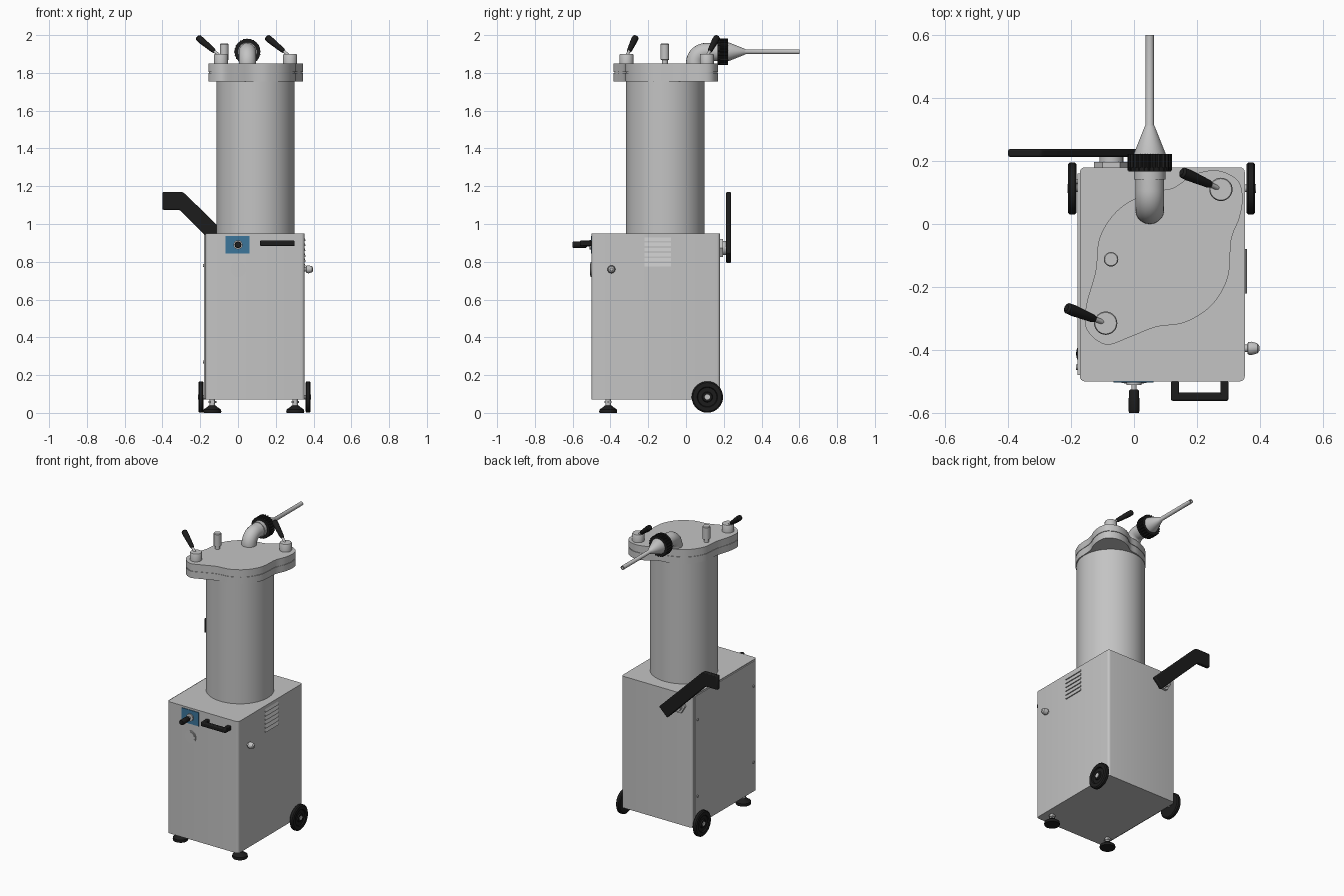
import bpy, bmesh, math
from mathutils import Vector, Matrix

cube = bpy.data.objects.get("Cube")
if cube:
    bpy.data.objects.remove(cube, do_unlink=True)


def material(name, rgb, metallic=0.0):
    m = bpy.data.materials.new(name)
    m.use_nodes = True
    m.diffuse_color = (*rgb, 1)
    m.node_tree.nodes["Principled BSDF"].inputs["Base Color"].default_value = (*rgb, 1)
    return m


STEEL = material("light steel", (0.55, 0.55, 0.55))
BLACK = material("black plastic", (0.012, 0.012, 0.012))
BLUE = material("panel blue", (0.045, 0.18, 0.33))


def finish(name, bm, mat, bevel=0.0, segments=2):
    """Turn a bmesh into a shaded object, with optional rounded edges."""
    bmesh.ops.recalc_face_normals(bm, faces=bm.faces)
    mesh = bpy.data.meshes.new(name)
    bm.to_mesh(mesh)
    bm.free()
    mesh.materials.append(mat)
    ob = bpy.data.objects.new(name, mesh)
    bpy.context.collection.objects.link(ob)
    if bevel:
        mod = ob.modifiers.new("rounded edges", "BEVEL")
        mod.width, mod.segments, mod.limit_method = bevel, segments, "ANGLE"
    bpy.ops.object.select_all(action="DESELECT")
    ob.select_set(True)
    bpy.context.view_layer.objects.active = ob
    bpy.ops.object.shade_smooth_by_angle(angle=math.radians(35))
    return ob


def lathe(name, base, axis, profile, mat, sides=32):
    """Spin (radius, height) pairs around an axis starting at base."""
    bm = bmesh.new()
    rings = []
    for r, h in profile:
        rings.append([bm.verts.new((r * math.cos(a), r * math.sin(a), h))
                      for a in (math.tau * i / sides for i in range(sides))])
    for low, high in zip(rings, rings[1:]):
        for i in range(sides):
            j = (i + 1) % sides
            bm.faces.new((low[i], low[j], high[j], high[i]))
    bm.faces.new(rings[0])
    bm.faces.new(rings[-1])
    turn = Vector(axis).to_track_quat("Z", "Y").to_matrix().to_4x4()
    bm.transform(Matrix.Translation(base) @ turn)
    return finish(name, bm, mat)


def rod(name, start, end, r, mat, sides=24):
    d = Vector(end) - Vector(start)
    return lathe(name, start, d, [(r, 0), (r, d.length)], mat, sides)


def prism(name, points, axis, low, high, mat, bevel=0.0):
    """Extrude a flat outline along x, y or z."""
    place = {"x": lambda p: (low, p[0], p[1]),
             "y": lambda p: (p[0], low, p[1]),
             "z": lambda p: (p[0], p[1], low)}[axis]
    bm = bmesh.new()
    face = bm.faces.new([bm.verts.new(place(p)) for p in points])
    geo = bmesh.ops.extrude_face_region(bm, geom=[face])["geom"]
    step = Vector([high - low if a == axis else 0 for a in "xyz"])
    bmesh.ops.translate(bm, vec=step, verts=[v for v in geo if isinstance(v, bmesh.types.BMVert)])
    return finish(name, bm, mat, bevel)


def box(name, low, high, mat, bevel=0.0):
    (x0, y0, z0), (x1, y1, z1) = low, high
    return prism(name, [(x0, y0), (x1, y0), (x1, y1), (x0, y1)], "z", z0, z1, mat, bevel)


def sweep(name, points, r, mat, sides=24):
    """Round tube along a path lying in one plane."""
    cu = bpy.data.curves.new(name, "CURVE")
    cu.dimensions, cu.bevel_depth, cu.use_fill_caps = "3D", r, True
    cu.bevel_resolution = sides // 4 - 2
    sp = cu.splines.new("POLY")
    sp.points.add(len(points) - 1)
    for p, co in zip(sp.points, points):
        p.co = (*co, 1)
    cu.materials.append(mat)
    ob = bpy.data.objects.new(name, cu)
    bpy.context.collection.objects.link(ob)
    return ob


def smooth_loop(pts, steps=6):
    """Closed smooth outline through a few points."""
    out = []
    n = len(pts)
    for i in range(n):
        a, b, c, d = (Vector(pts[(i + k) % n]) for k in (-1, 0, 1, 2))
        for s in range(steps):
            t = s / steps
            out.append(0.5 * (2 * b + (c - a) * t + (2 * a - 5 * b + 4 * c - d) * t * t
                              + (3 * b - a - 3 * c + d) * t ** 3))
    return out


# Cabinet with rounded upright corners
W, E, F, B = -0.172, 0.352, -0.5, 0.18
corners = []
R = 0.016
for cx, cy, start in ((E - R, B - R, 0), (W + R, B - R, 90), (W + R, F + R, 180), (E - R, F + R, 270)):
    for k in range(5):
        a = math.radians(start + 22.5 * k)
        corners.append((cx + R * math.cos(a), cy + R * math.sin(a)))
prism("cabinet", corners, "z", 0.07, 0.95, STEEL)

# Bolted service panel
box("service_panel", (W - 0.008, F + 0.02, 0.075), (W, B - 0.02, 0.945), STEEL)
for y in (-0.455, 0.135):
    for z in (0.27, 0.78):
        rod("panel_bolt", (W - 0.006, y, z), (W - 0.013, y, z), 0.008, STEEL, 12)

# Louvres on the side
for i in range(6):
    z = 0.775 + 0.027 * i
    prism("louvre", [(E, z), (E + 0.007, z), (E, z + 0.018)], "y", -0.22, -0.08, STEEL)

# Side knob
lathe("side_knob", (E, -0.395, 0.76), (1, 0, 0),
      [(0.012, 0), (0.012, 0.008), (0.02, 0.01), (0.021, 0.022), (0.016, 0.04), (0.008, 0.046)], STEEL, 24)

# Control panel, switch lever, round cover
box("control_panel", (-0.065, F - 0.004, 0.845), (0.062, F, 0.937), BLUE)
rod("switch_collar", (0, F, 0.89), (0, F - 0.012, 0.89), 0.024, STEEL)
rod("switch_shaft", (0, F, 0.89), (0, -0.53, 0.89), 0.008, STEEL)
lathe("switch_grip", (0, -0.525, 0.89), (0, -1, 0),
      [(0.012, 0), (0.016, 0.006), (0.018, 0.068), (0.015, 0.075)], BLACK)
rod("round_cover", (0, F, 0.76), (0, F - 0.005, 0.76), 0.04, STEEL, 40)
rod("round_cover_centre", (0, F, 0.76), (0, F - 0.007, 0.76), 0.032, STEEL, 40)

# Front pull handle
box("pull_handle_bar", (0.117, -0.562, 0.883), (0.3, -0.536, 0.912), BLACK, 0.006)
for x in (0.117, 0.274):
    box("pull_handle_leg", (x, -0.55, 0.883), (x + 0.026, F, 0.912), BLACK, 0.004)

# Adjustable front feet
for x in (-0.136, 0.303):
    lathe("foot", (x, -0.412, 0), (0, 0, 1),
          [(0.046, 0), (0.048, 0.006), (0.046, 0.018), (0.025, 0.032), (0.018, 0.04)], BLACK)
    rod("foot_stem", (x, -0.412, 0.035), (x, -0.412, 0.072), 0.014, STEEL, 16)
    rod("foot_locknut", (x, -0.412, 0.052), (x, -0.412, 0.062), 0.021, STEEL, 6)

# Rear wheels and axle
for x, side in ((E + 0.005, 1), (W - 0.01, -1)):
    lathe("wheel", (x, 0.113, 0.084), (side, 0, 0),
          [(0.05, 0), (0.076, 0), (0.083, 0.006), (0.083, 0.022), (0.076, 0.028),
           (0.054, 0.028), (0.05, 0.021), (0.028, 0.021), (0.025, 0.028)], BLACK, 48)
    rod("wheel_cap", (x, 0.113, 0.084), (x + side * 0.03, 0.113, 0.084), 0.014, STEEL)
rod("axle", (W - 0.012, 0.113, 0.084), (E + 0.01, 0.113, 0.084), 0.012, STEEL)

# Knee lever at the back
prism("knee_lever", [(-0.4, 1.17), (-0.295, 1.17), (-0.275, 1.155), (0.035, 0.85),
                     (-0.025, 0.79), (-0.31, 1.075), (-0.4, 1.075)],
      "y", 0.213, 0.238, BLACK, 0.006)
rod("lever_flange", (-0.072, B, 0.873), (-0.072, 0.197, 0.873), 0.055, STEEL, 6)
rod("lever_hub", (-0.072, B, 0.873), (-0.072, 0.215, 0.873), 0.038, STEEL)

# Filling cylinder
CX, CY = 0.092, -0.11
rod("cylinder", (CX, CY, 0.949), (CX, CY, 1.76), 0.207, STEEL, 96)

# Flange and lid share one two-lobed outline
half = [(0.345, 0.085), (0.328, 0.14), (0.265, 0.17), (0.19, 0.157), (0.125, 0.115),
        (0.05, 0.1), (-0.045, 0.05), (-0.108, -0.04)]
outline = smooth_loop(half + [(-0.122, -0.15), (-0.152, -0.26), (-0.15, -0.335), (-0.09, -0.383),
                              (-0.015, -0.36), (0.07, -0.327), (0.16, -0.313), (0.245, -0.26),
                              (0.298, -0.17), (0.309, -0.05), (0.335, 0.02)])
prism("flange", outline, "z", 1.755, 1.8, STEEL)
centre = Vector((CX, CY))
prism("lid_seal", [centre + (p - centre) * 0.985 for p in outline], "z", 1.8, 1.805, STEEL)
prism("lid", outline, "z", 1.805, 1.85, STEEL)

# Lid clamps with angled grips
clamps = (((-0.09, -0.315), (-0.125, -0.302), (-0.215, -0.266)),
          ((0.276, 0.11), (0.243, 0.125), (0.151, 0.165)))
for post, inner, outer in clamps:
    lathe("clamp_post", (*post, 1.848), (0, 0, 1),
          [(0.037, 0), (0.037, 0.047), (0.034, 0.052)], STEEL)
    a, b = Vector((*inner, 1.914)), Vector((*outer, 1.99))
    rod("clamp_shaft", (*post, 1.885), a, 0.008, STEEL, 16)
    n = (b - a).length
    lathe("clamp_grip", a, b - a,
          [(0.01, 0), (0.013, 0.01), (0.018, n * 0.75), (0.017, n * 0.95), (0.01, n)], BLACK)

# Lid pin
lathe("lid_pin", (-0.073, -0.112, 1.848), (0, 0, 1),
      [(0.016, 0), (0.016, 0.02), (0.023, 0.022), (0.023, 0.103), (0.02, 0.107)], STEEL)

# Outlet elbow
PX, PZ, BEND = 0.05, 1.912, 0.06
path = [(PX, 0.046, 1.845)]
for k in range(13):
    a = math.pi / 2 * k / 12
    path.append((PX, 0.046 + BEND * (1 - math.cos(a)), PZ - BEND * (1 - math.sin(a))))
path.append((PX, 0.17, PZ))
sweep("outlet_elbow", path, 0.046, STEEL, 40)
rod("elbow_collar", (PX, 0.142, PZ), (PX, 0.172, PZ), 0.05, STEEL, 40)

# Ribbed union nut
ribs = []
for i in range(96):
    a, r = math.tau * i / 96, 0.07 if i % 4 < 2 else 0.064
    ribs.append((PX + r * math.cos(a), PZ + r * math.sin(a)))
prism("union_nut", ribs, "y", 0.17, 0.222, BLACK)
rod("union_nut_rim", (PX, 0.166, PZ), (PX, 0.18, PZ), 0.068, BLACK, 48)

# Filling nozzle
lathe("nozzle", (PX, 0.215, PZ), (0, 1, 0),
      [(0.05, 0), (0.05, 0.01), (0.016, 0.095), (0.013, 0.1), (0.013, 0.385), (0.009, 0.385), (0.009, 0.3)],
      STEEL, 40)
